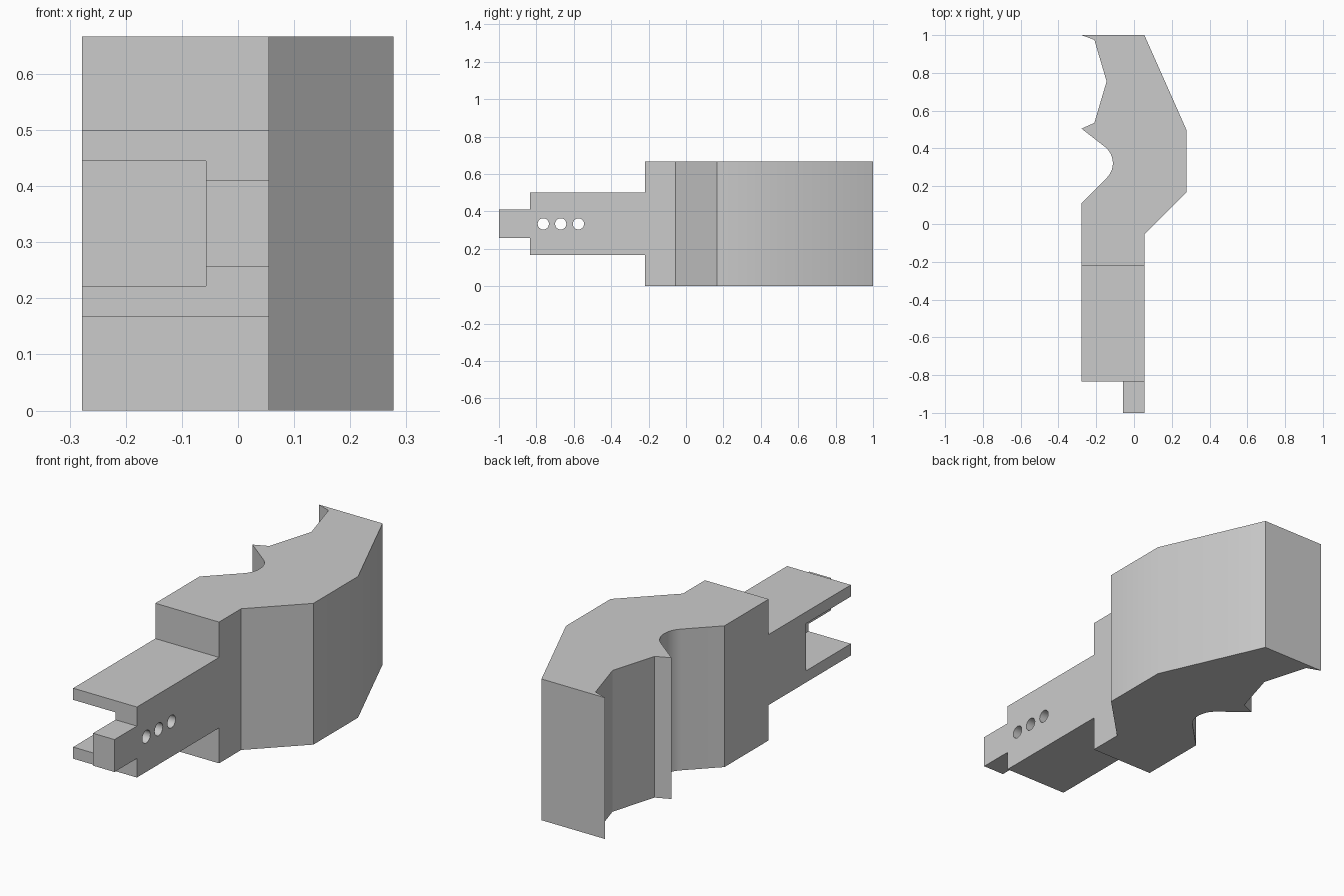
import bpy, bmesh
from math import cos, sin, radians
from mathutils import Matrix, Vector

if "Cube" in bpy.data.objects:
    bpy.data.objects.remove(bpy.data.objects["Cube"], do_unlink=True)

grey = bpy.data.materials.new("plain_grey")
grey.use_nodes = True
COLOUR = (0.6, 0.6, 0.6, 1)
grey.diffuse_color = COLOUR
grey.node_tree.nodes["Principled BSDF"].inputs["Base Color"].default_value = COLOUR


def finish(name, bm):
    bmesh.ops.recalc_face_normals(bm, faces=bm.faces)
    mesh = bpy.data.meshes.new(name)
    bm.to_mesh(mesh)
    bm.free()
    mesh.materials.append(grey)
    obj = bpy.data.objects.new(name, mesh)
    bpy.context.collection.objects.link(obj)
    return obj


def prism(name, outline, z0, z1):
    bm = bmesh.new()
    face = bm.faces.new([bm.verts.new((x, y, z0)) for x, y in outline])
    top = bmesh.ops.extrude_face_region(bm, geom=[face])["geom"]
    verts = [v for v in top if isinstance(v, bmesh.types.BMVert)]
    bmesh.ops.translate(bm, verts=verts, vec=(0, 0, z1 - z0))
    return finish(name, bm)


def box(name, x0, x1, y0, y1, z0, z1):
    return prism(name, [(x0, y0), (x1, y0), (x1, y1), (x0, y1)], z0, z1)


def cylinder_x(name, y, z, radius):
    bm = bmesh.new()
    place = Matrix.Translation(Vector((0, y, z))) @ Matrix.Rotation(radians(90), 4, "Y")
    bmesh.ops.create_cone(bm, cap_ends=True, segments=32, radius1=radius,
                          radius2=radius, depth=0.3, matrix=place)
    return finish(name, bm)


def combine(target, tool, operation):
    mod = target.modifiers.new(tool.name, "BOOLEAN")
    mod.operation, mod.solver, mod.object = operation, "EXACT", tool
    bpy.context.view_layer.objects.active = target
    bpy.ops.object.modifier_apply(modifier=mod.name)
    bpy.data.objects.remove(tool, do_unlink=True)


LEFT, RIGHT, WALL, MID = 0.055, -0.278, -0.057, 0.333

# Grip body: outline seen from above, with a round finger notch
notch = [(-0.222 + 0.11 * cos(radians(a)), 0.322 + 0.11 * sin(radians(a)))
         for a in range(-45, 54, 7)]
outline = [(LEFT, 1), (0.277, 0.5), (0.277, 0.167), (LEFT, -0.055), (LEFT, -0.22),
           (RIGHT, -0.22), (RIGHT, 0.11), *notch, (RIGHT, 0.505), (-0.21, 0.535),
           (-0.145, 0.755), (-0.21, 0.975), (RIGHT, 1)]
body = prism("grip_body", outline, 0, 0.667)

# Tongue and end tab
combine(body, box("tongue", RIGHT, LEFT, -0.833, -0.2, 0.167, 0.5), "UNION")
combine(body, box("end_tab", WALL, LEFT, -1, -0.8, 0.257, 0.41), "UNION")

# Slot open to the right and front
combine(body, box("slot", RIGHT - 0.1, WALL, -1.1, -0.5, 0.222, 0.445), "DIFFERENCE")

# Row of pin holes through the slot wall
for y in (-0.763, -0.67, -0.575):
    combine(body, cylinder_x("pin_hole", y, MID, 0.03), "DIFFERENCE")

# Smooth shading on gentle bends
bpy.ops.object.select_all(action="DESELECT")
body.select_set(True)
bpy.context.view_layer.objects.active = body
bpy.ops.object.shade_smooth_by_angle(angle=radians(30))
